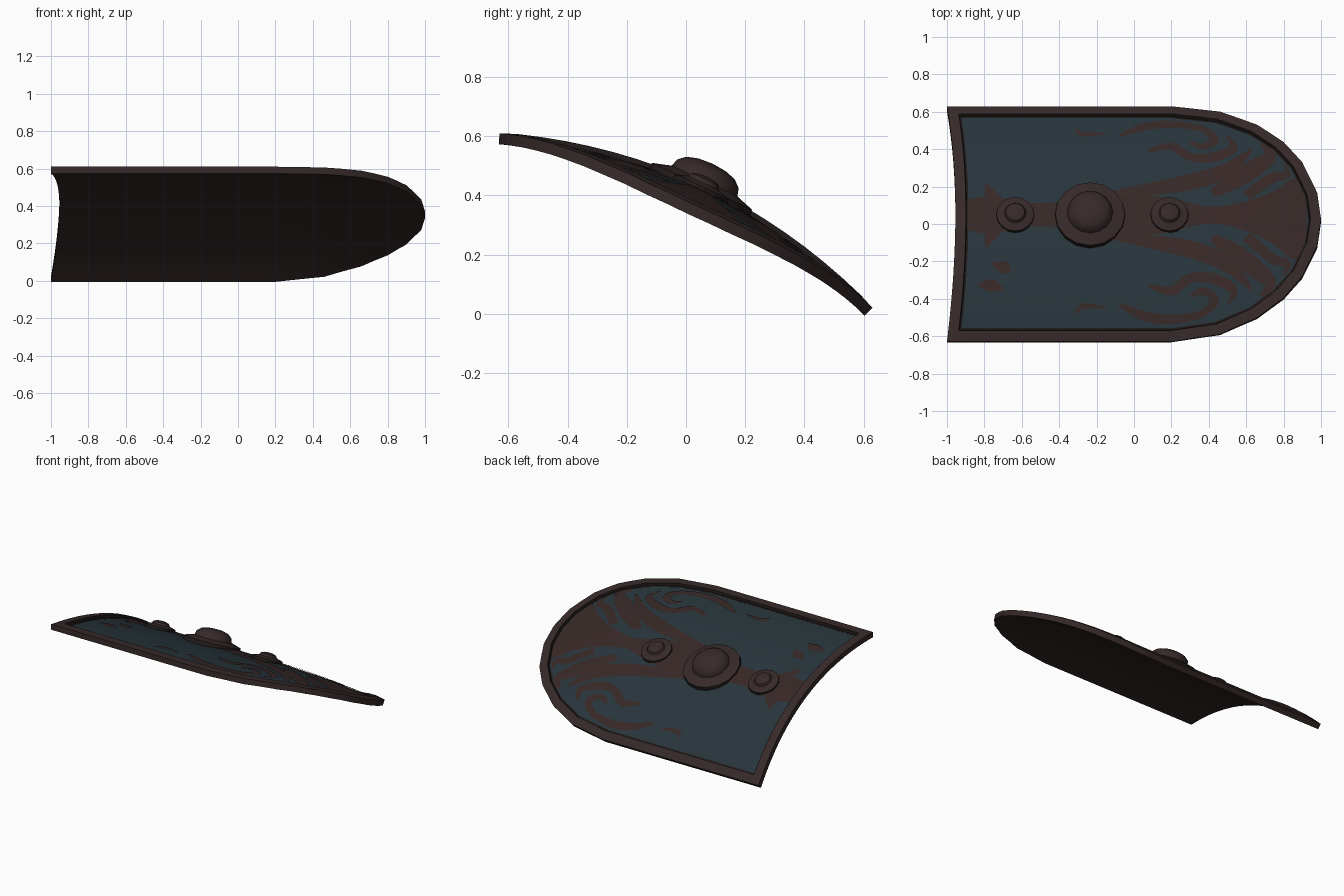
import bpy, bmesh, math
from mathutils import Vector, Matrix

if "Cube" in bpy.data.objects:
    bpy.data.objects.remove(bpy.data.objects["Cube"])

H, RISE, TILT = 0.695, 0.13, math.radians(25.1)
ROT = Matrix.Rotation(-TILT, 4, 'X')
LIFT = Vector((0, 0, 0.315))


def material(name, rgb):
    m = bpy.data.materials.new(name)
    m.diffuse_color = (*rgb, 1)
    m.use_nodes = True
    m.node_tree.nodes["Principled BSDF"].inputs["Base Color"].default_value = m.diffuse_color
    return m


BROWN = material("dark brown metal", (0.037, 0.0225, 0.022))
PAINT = material("red brown paint", (0.037, 0.021, 0.020))
BLUE = material("slate blue", (0.0205, 0.035, 0.0435))
DARK = material("groove brown", (0.015, 0.010, 0.010))


def crown(x):
    t = max(0, (x - 0.2) / 0.8)
    return RISE - 0.07 * t * t


def surf(x, u, off=0):
    """Point on the bowed shield face: x along, u across, off along the normal."""
    c = crown(x)
    n = Vector((0, 2 * c * u / H ** 2, 1)).normalized()
    p = Vector((x, u, c * (1 - (u / H) ** 2))) + n * off
    return ROT @ p + LIFT


def finish(bm, name, mats, angle=30):
    bmesh.ops.remove_doubles(bm, verts=bm.verts, dist=1e-5)
    me = bpy.data.meshes.new(name)
    bm.to_mesh(me)
    bm.free()
    for m in mats:
        me.materials.append(m)
    ob = bpy.data.objects.new(name, me)
    bpy.context.collection.objects.link(ob)
    bpy.ops.object.select_all(action='DESELECT')
    ob.select_set(True)
    bpy.context.view_layer.objects.active = ob
    bpy.ops.object.shade_smooth_by_angle(angle=math.radians(angle))
    return ob


# Stations along the shield: straight part (0..1), then the rounded end
ANGLES = [0, 19, 35, 48.6, 61, 77, 90]
STRAIGHT, ACROSS = 10, 16
STATIONS = [("s", i / STRAIGHT, 0) for i in range(STRAIGHT)]
for a, b in zip(ANGLES, ANGLES[1:]):
    STATIONS += [("e", (a, b), 0), ("e", (a, b), 0.5)]
STATIONS.append(("e", (77, 90), 1))


def flat(i, j, d):
    """Outline-following grid point (x, u), inset by d from the edge."""
    kind, p, f = STATIONS[i]
    t = 2 * j / ACROSS - 1
    hw = H - d
    if kind == "s":
        u = hw * t
        left = -1 + 0.045 * (1 - (u / H) ** 2) + d
        return left + (0.2 - left) * p, u
    a, b = (math.radians(v) for v in p)
    x = 0.2 + (0.8 - d) * (math.sin(a) * (1 - f) + math.sin(b) * f)
    return x, hw * t * (math.cos(a) * (1 - f) + math.cos(b) * f)


def sheet(bm, rows, flip=False):
    vs = [[bm.verts.new(p) for p in r] for r in rows]
    for r0, r1 in zip(vs, vs[1:]):
        for k in range(len(r0) - 1):
            q = [r0[k], r1[k], r1[k + 1], r0[k + 1]]
            bm.faces.new(q[::-1] if flip else q)


def grid(name, d, off, mat, flip):
    bm = bmesh.new()
    sheet(bm, [[surf(*flat(i, j, d), off) for j in range(ACROSS + 1)]
               for i in range(len(STATIONS))], flip)
    bmesh.ops.dissolve_degenerate(bm, dist=1e-6, edges=bm.edges)
    return finish(bm, name, [mat])


# Painted panel and back plate
PANEL = -0.018
grid("panel", 0.068, PANEL, BLUE, False)
grid("back", 0, -0.037, BROWN, True)

# Raised rim swept round the outline, with a dark groove inside
n = len(STATIONS)
ring = ([(i, 0) for i in range(n)] + [(i, ACROSS) for i in range(n - 2, -1, -1)]
        + [(0, j) for j in range(ACROSS - 1, 0, -1)])
profile = [(0, -0.037), (0, 0), (0.056, 0.003), (0.06, -0.015), (0.07, PANEL + 0.002)]
bm = bmesh.new()
loops = [[bm.verts.new(surf(*flat(i, j, d), o)) for i, j in ring] for d, o in profile]
for k in range(len(loops) - 1):
    for a in range(len(ring)):
        b = (a + 1) % len(ring)
        f = bm.faces.new([loops[k][a], loops[k][b], loops[k + 1][b], loops[k + 1][a]])
        f.material_index = int(k >= 2)
finish(bm, "rim", [BROWN, DARK])


# Painted scrollwork: smooth tapering ribbons laid just over the panel
def smooth(pts, steps=6):
    pts = [Vector(p) for p in pts]
    out = []
    for i in range(len(pts) - 1):
        p0, p1, p2 = pts[max(i - 1, 0)], pts[i], pts[i + 1]
        p3 = pts[min(i + 2, len(pts) - 1)]
        for s in range(steps):
            t = s / steps
            out.append(0.5 * (2 * p1 + (p2 - p0) * t + (2 * p0 - 5 * p1 + 4 * p2 - p3) * t * t
                              + (3 * p1 - p0 - 3 * p2 + p3) * t ** 3))
    return out + [pts[-1]]


def ribbon(bm, pts, side=1, cuts=4):
    c = smooth(pts)
    rows = []
    for i, p in enumerate(c):
        d = c[min(i + 1, len(c) - 1)] - c[max(i - 1, 0)]
        d = Vector((d.x, d.y)).normalized()
        w = max(p.z, 0.004)
        rows.append([surf(p.x - d.y * w * s, side * (p.y + d.x * w * s), PANEL + 0.005)
                     for s in (k / cuts - 0.5 for k in range(cuts + 1))])
    sheet(bm, rows, side < 0)


scrolls = [
    [(-.25, .10, .03), (.05, .15, .07), (.3, .2, .10), (.48, .27, .09), (.58, .36, .05), (.63, .42, .01)],
    [(-.31, .55, .01), (-.27, .51, .03), (-.15, .52, .01)],
    [(-.08, .5, .02), (.05, .56, .05), (.2, .58, .05), (.36, .55, .04), (.43, .48, .05),
     (.37, .43, .04), (.3, .46, .02)],
    [(.08, .40, .02), (.2, .43, .05), (.3, .36, .05), (.42, .36, .06), (.53, .42, .05), (.5, .5, .01)],
    [(.42, .13, .05), (.55, .22, .10), (.66, .31, .10), (.73, .38, .06), (.68, .45, .02)],
    [(.6, .12, .06), (.74, .24, .06), (.82, .26, .04), (.8, .33, .01)],
    [(-.72, .06, .08), (-.77, .13, .06), (-.79, .19, .01)],
]
bm = bmesh.new()
for s in scrolls:
    ribbon(bm, s)
    ribbon(bm, s, -1)
# centre stem, fanning out at the rounded end
ribbon(bm, [(-.89, 0, .18), (-.8, 0, .22), (-.7, 0, .2), (-.5, 0, .14), (-.25, 0, .2), (0, 0, .25),
            (.2, 0, .2), (.4, 0, .1), (.6, 0, .18), (.75, 0, .32), (.86, 0, .48), (.92, 0, .2)], 1, 10)
# two small worn flecks
ribbon(bm, [(-.76, -.28, .01), (-.7, -.3, .07), (-.66, -.33, .01)])
ribbon(bm, [(-.83, -.4, .02), (-.76, -.4, .07), (-.7, -.42, .01)])
finish(bm, "scrollwork", [PAINT])


# Round bosses turned about the surface normal
def boss(name, x, prof, sides=16):
    bm = bmesh.new()
    base = Vector((x, 0, crown(x) + PANEL))
    rows = [[ROT @ (base + Vector((r * math.cos(a), r * math.sin(a), h))) + LIFT
             for a in (2 * math.pi * k / sides for k in range(sides + 1))] for r, h in prof]
    vs = [[bm.verts.new(p) for p in row] for row in rows]
    for k in range(len(vs) - 1):
        for a in range(sides):
            q = [vs[k][a], vs[k][a + 1], vs[k + 1][a + 1], vs[k + 1][a]]
            f = bm.faces.new(q)
            f.material_index = int(k == 0)
    bmesh.ops.dissolve_degenerate(bm, dist=1e-6, edges=bm.edges)
    finish(bm, name, [BROWN, DARK], 35)


boss("main_boss", -0.235, [(.192, -.015), (.186, .016), (.14, .03), (.122, .036), (.115, .062),
                           (.09, .084), (.05, .096), (0, .1)])
small = [(.104, -.008), (.1, .015), (.068, .024), (.058, .028), (.05, .042), (.028, .05), (0, .052)]
for label, x in (("lower_boss", -0.635), ("upper_boss", 0.19)):
    boss(label, x, small)
